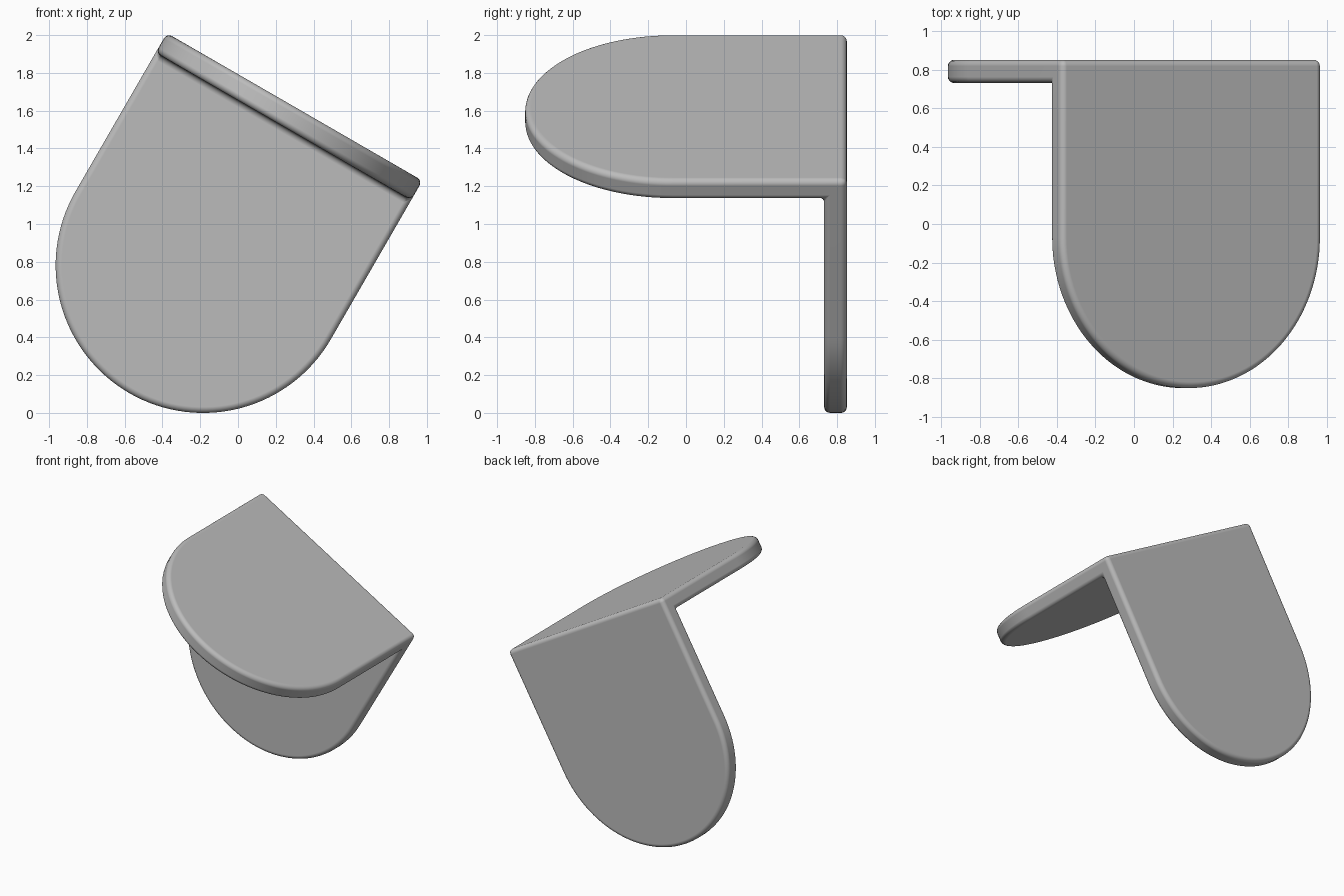
import bpy, bmesh, math

cube = bpy.data.objects.get("Cube")
if cube:
    bpy.data.objects.remove(cube, do_unlink=True)

R = 0.781          # half width and tip radius
BACK = 0.969       # straight length of the hanging plate
SHELF = 0.922      # straight length of the projecting plate
THICK = 0.12
STEPS = 64


def tab(straight):
    """Round-ended outline below the fold: (across, away from fold)."""
    return [(R * math.cos(math.pi * i / STEPS),
             -straight - R * math.sin(math.pi * i / STEPS))
            for i in range(STEPS + 1)]


# Outer skin: two round-ended sheets sharing the fold edge
bm = bmesh.new()
left = bm.verts.new((R, 0, 0))
right = bm.verts.new((-R, 0, 0))
shelf = [bm.verts.new((x, d, 0)) for x, d in reversed(tab(SHELF))]
back = [bm.verts.new((x, 0, d)) for x, d in tab(BACK)]
bm.faces.new([left, right] + shelf)
bm.faces.new([right, left] + back)
mesh = bpy.data.meshes.new("angle_bracket")
bm.to_mesh(mesh)
bm.free()

bracket = bpy.data.objects.new("angle_bracket", mesh)
bpy.context.collection.objects.link(bracket)
bracket.location = (0.30, 0.8515, 1.62)
bracket.rotation_euler = (0, math.radians(30), 0)

# Grey material
grey = bpy.data.materials.new("plain_grey")
grey.use_nodes = True
colour = (0.5, 0.5, 0.5, 1)
grey.diffuse_color = colour
grey.node_tree.nodes["Principled BSDF"].inputs["Base Color"].default_value = colour
mesh.materials.append(grey)

# Plate thickness, then rounded edges and inner fillet
mesh.shade_smooth()
solid = bracket.modifiers.new("thickness", 'SOLIDIFY')
solid.thickness = THICK
solid.offset = -1
solid.use_even_offset = True
bevel = bracket.modifiers.new("rounded_edges", 'BEVEL')
bevel.width = 0.032
bevel.segments = 5
bevel.limit_method = 'ANGLE'
bevel.angle_limit = math.radians(40)
bevel.harden_normals = True
